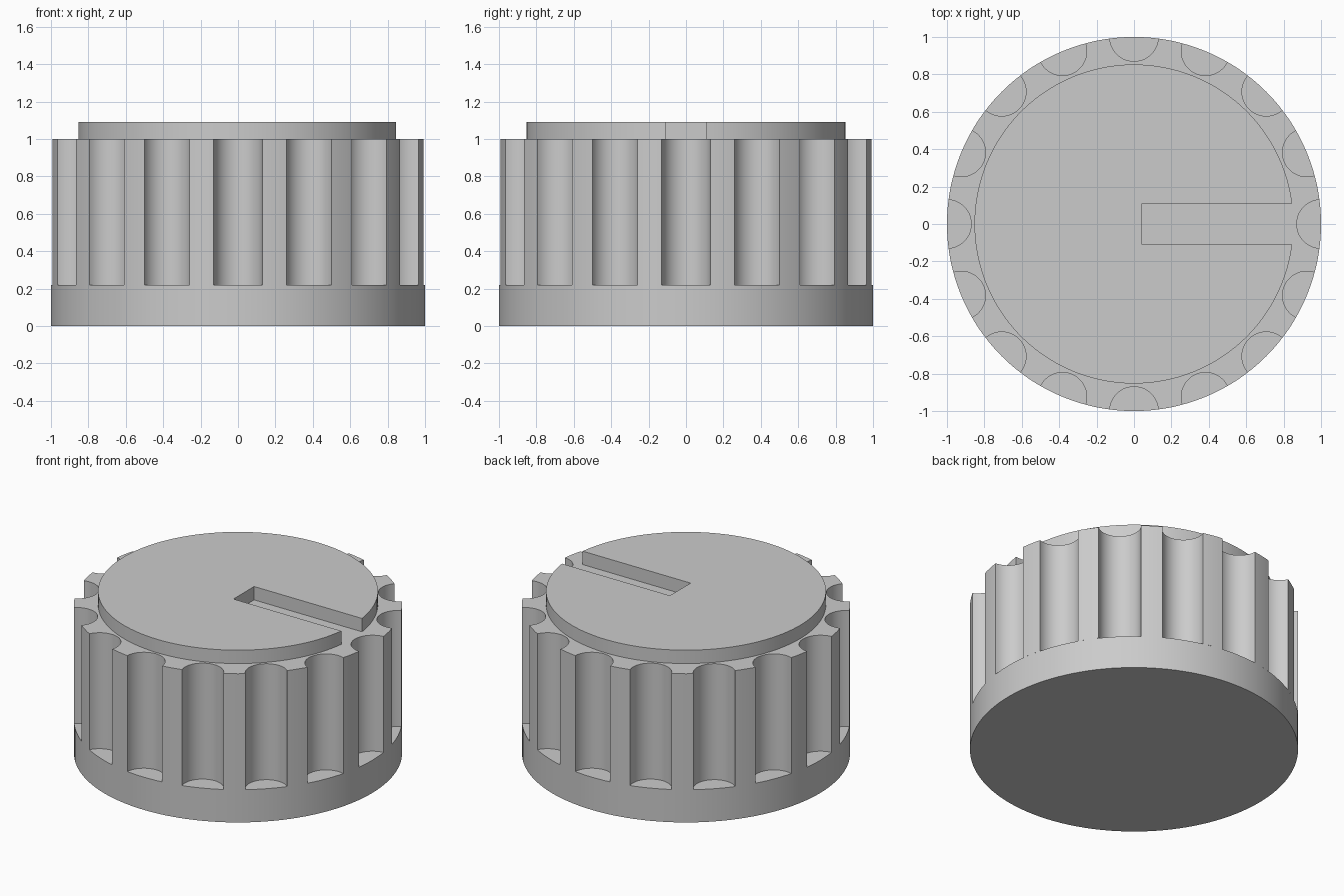
import bpy, bmesh
from math import sin, cos, pi, radians, asin, sqrt

cube = bpy.data.objects.get("Cube")
if cube:
    bpy.data.objects.remove(cube, do_unlink=True)

grey = bpy.data.materials.new("plain grey")
grey.use_nodes = True
COLOUR = (0.6, 0.6, 0.6, 1)
grey.diffuse_color = COLOUR
grey.node_tree.nodes["Principled BSDF"].inputs["Base Color"].default_value = COLOUR


def arc(cx, cy, r, start, end, steps):
    """Points along a circular arc, both ends included."""
    return [(cx + r * cos(start + (end - start) * i / steps),
             cy + r * sin(start + (end - start) * i / steps)) for i in range(steps + 1)]


def extrude_profile(name, outline, z0, z1, bottom=False):
    """Upright prism from a counter-clockwise outline."""
    bm = bmesh.new()
    low = [bm.verts.new((x, y, z0)) for x, y in outline]
    high = [bm.verts.new((x, y, z1)) for x, y in outline]
    for i in range(len(outline)):
        j = (i + 1) % len(outline)
        bm.faces.new((low[i], low[j], high[j], high[i]))
    bm.faces.new(high)
    if bottom:
        bm.faces.new(low[::-1])
    mesh = bpy.data.meshes.new(name)
    bm.to_mesh(mesh)
    bm.free()
    mesh.materials.append(grey)
    obj = bpy.data.objects.new(name, mesh)
    bpy.context.collection.objects.link(obj)
    bpy.ops.object.select_all(action="DESELECT")
    obj.select_set(True)
    bpy.context.view_layer.objects.active = obj
    bpy.ops.object.shade_smooth_by_angle(angle=radians(30))
    return obj


# Base flange
extrude_profile("base_flange", arc(0, 0, 1, 0, 2 * pi, 128)[:-1], 0, 0.22, bottom=True)

# Grip with finger flutes centred on the rim
FLUTES, FLUTE_R = 16, 0.13
half = 2 * asin(FLUTE_R / 2)
pitch = 2 * pi / FLUTES
grip = []
for k in range(FLUTES):
    a = k * pitch
    grip += arc(cos(a), sin(a), FLUTE_R, a + 1.5 * pi - half / 2, a + pi / 2 + half / 2, 20)
    grip += arc(0, 0, 1, a + half, a + pitch - half, 6)[1:-1]
extrude_profile("fluted_grip", grip, 0.22, 1.0)

# Top disc with an open pointer slot towards +x
CAP_R, SLOT_HALF, SLOT_END = 0.853, 0.11, 0.043
gap = asin(SLOT_HALF / CAP_R)
cap = arc(0, 0, CAP_R, gap, 2 * pi - gap, 120)
cap += [(SLOT_END, -SLOT_HALF), (SLOT_END, SLOT_HALF)]
extrude_profile("slotted_top_disc", cap, 1.0, 1.09)
